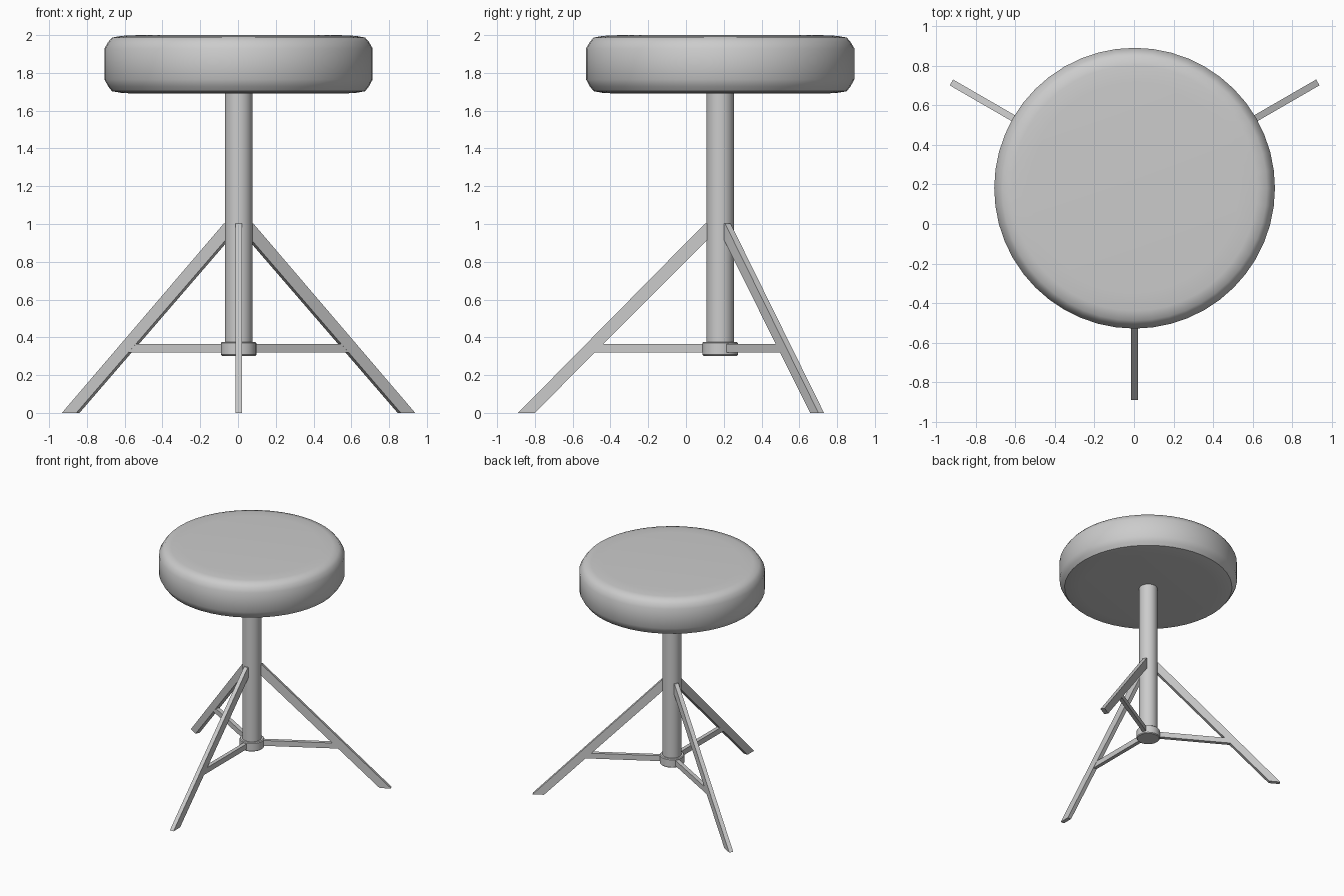
import bpy, bmesh, math
from mathutils import Vector, Matrix

if "Cube" in bpy.data.objects:
    bpy.data.objects.remove(bpy.data.objects["Cube"])

CENTRE = Vector((0.003, 0.181, 0))  # axis of the column


def finish(name, bm, angle=None):
    bmesh.ops.recalc_face_normals(bm, faces=bm.faces)
    mesh = bpy.data.meshes.new(name)
    bm.to_mesh(mesh)
    bm.free()
    ob = bpy.data.objects.new(name, mesh)
    bpy.context.collection.objects.link(ob)
    if angle:
        bpy.ops.object.select_all(action='DESELECT')
        ob.select_set(True)
        bpy.context.view_layer.objects.active = ob
        bpy.ops.object.shade_smooth_by_angle(angle=math.radians(angle))
    return ob


def lathe(name, profile, sides, angle):
    """Spin an (r, z) outline around the column axis; the ends are capped."""
    bm = bmesh.new()
    rings = []
    for r, z in profile:
        rings.append([bm.verts.new(CENTRE + Vector((
            r * math.cos(2 * math.pi * i / sides),
            r * math.sin(2 * math.pi * i / sides), z))) for i in range(sides)])
    for a, b in zip(rings, rings[1:]):
        for i in range(sides):
            j = (i + 1) % sides
            bm.faces.new((a[i], a[j], b[j], b[i]))
    bm.faces.new(rings[0])
    bm.faces.new(rings[-1])
    return finish(name, bm, angle)


def bar(name, outline, width, degrees):
    """Flat bar: (r, z) side outline extruded to a width, turned about the axis."""
    bm = bmesh.new()
    turn = Matrix.Translation(CENTRE) @ Matrix.Rotation(math.radians(degrees), 4, 'Z')
    face = bm.faces.new([bm.verts.new((r, -width / 2, z)) for r, z in outline])
    new = bmesh.ops.extrude_face_region(bm, geom=[face])['geom']
    bmesh.ops.translate(bm, vec=(0, width, 0),
                        verts=[v for v in new if isinstance(v, bmesh.types.BMVert)])
    bm.transform(turn)
    return finish(name, bm)


# Padded round seat
lathe("seat", [(0.54, 1.69), (0.62, 1.694), (0.67, 1.703), (0.69, 1.728), (0.71, 1.765),
               (0.71, 1.93), (0.69, 1.964), (0.67, 1.987), (0.62, 1.996), (0.53, 2.0)],
      48, 40)

# Column and the collar at its foot
lathe("column", [(0.073, 0.35), (0.073, 1.70)], 32, 40)
lathe("collar", [(0.088, 0.302), (0.094, 0.308), (0.094, 0.37), (0.088, 0.376)], 32, 40)

# Three splayed legs, each with a horizontal brace
for name, degrees in (("front", -90), ("right", 30), ("left", 150)):
    bar(name + "_leg", [(1.07, 0), (0.982, 0), (0.06, 0.925), (0.06, 1.003), (0.08, 1.003)],
        0.034, degrees)
    bar(name + "_brace", [(0.05, 0.32), (0.69, 0.32), (0.67, 0.365), (0.05, 0.365)],
        0.032, degrees)
